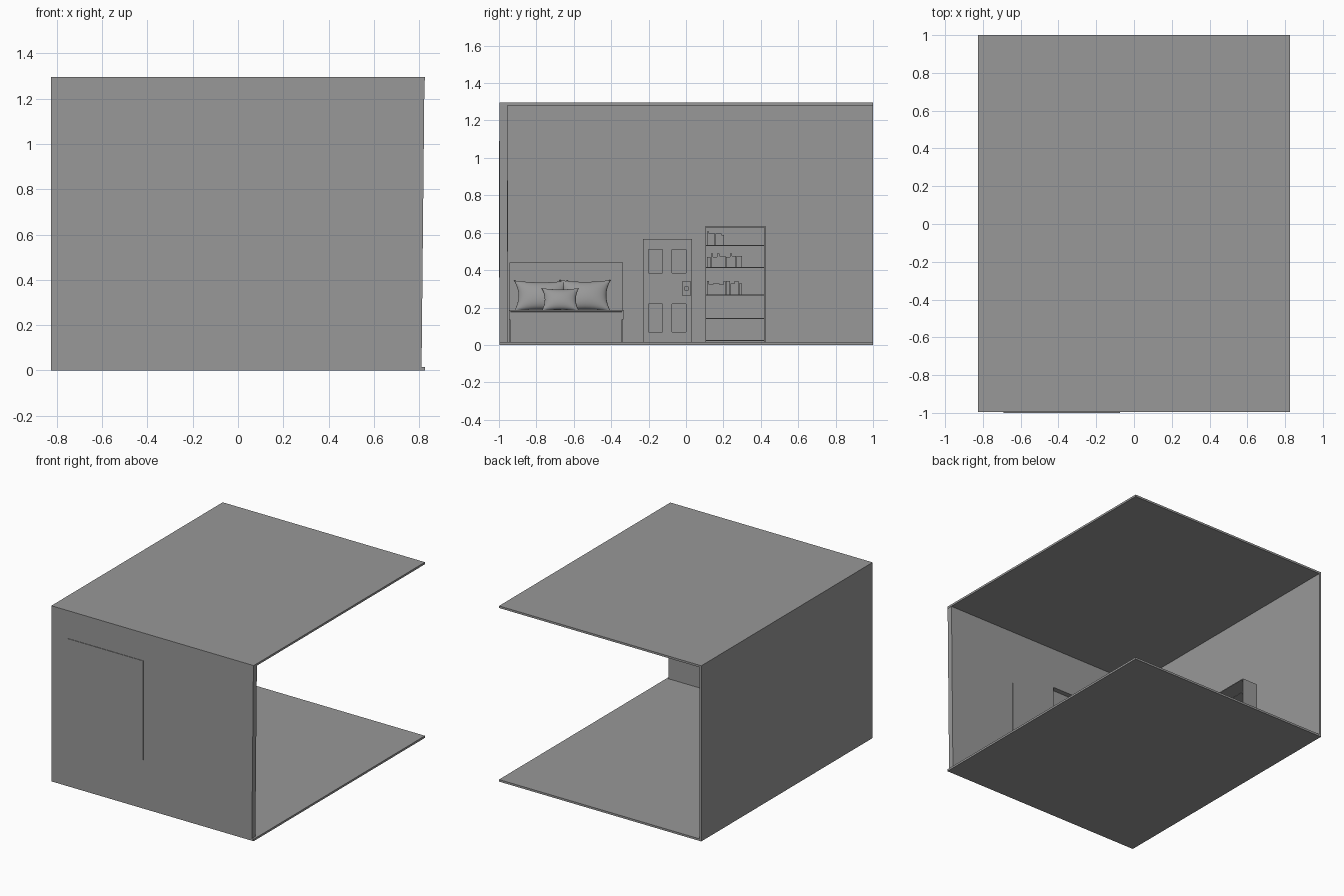
import bpy, bmesh, math, random
from mathutils import Matrix

if "Cube" in bpy.data.objects:
    bpy.data.objects.remove(bpy.data.objects["Cube"])

random.seed(4)

GREY = bpy.data.materials.new("mid_grey")
GREY.diffuse_color = (0.315, 0.315, 0.315, 1)
GREY.use_nodes = True
GREY.node_tree.nodes["Principled BSDF"].inputs["Base Color"].default_value = GREY.diffuse_color


def box(name, x, y, z, bevel=0.0):
    """Axis-aligned box from (min, max) ranges."""
    bm = bmesh.new()
    bmesh.ops.create_cube(bm, size=1)
    for v in bm.verts:
        v.co = [r[0] + (c + 0.5) * (r[1] - r[0]) for c, r in zip(v.co, (x, y, z))]
    return finish(name, bm, bevel)


def finish(name, bm, bevel=0.0):
    bmesh.ops.recalc_face_normals(bm, faces=bm.faces)
    me = bpy.data.meshes.new(name)
    bm.to_mesh(me)
    bm.free()
    me.materials.append(GREY)
    ob = bpy.data.objects.new(name, me)
    bpy.context.collection.objects.link(ob)
    if bevel:
        mod = ob.modifiers.new("bevel", 'BEVEL')
        mod.width, mod.segments = bevel, 3
    return ob


def cut(ob, cutters):
    for c in cutters:
        c.hide_render = True
        c.hide_set(True)
        mod = ob.modifiers.new("cut", 'BOOLEAN')
        mod.object, mod.operation, mod.solver = c, 'DIFFERENCE', 'EXACT'


def cylinder(name, loc, r, depth):
    """Cylinder pointing along x."""
    bm = bmesh.new()
    rot = Matrix.Rotation(math.pi / 2, 4, 'Y')
    bmesh.ops.create_cone(bm, cap_ends=True, segments=24, radius1=r, radius2=r,
                          depth=depth, matrix=Matrix.Translation(loc) @ rot)
    return finish(name, bm)


def pillow(name, x, y, z0, w, h, t, lean):
    """Pinched cushion standing on its edge and leaning back."""
    n = 16
    bm = bmesh.new()
    for s in (1, -1):
        g = []
        for i in range(n + 1):
            u = math.sin((i / n - 0.5) * math.pi)
            row = []
            for j in range(n + 1):
                v = math.sin((j / n - 0.5) * math.pi)
                bulge = max(0, (1 - u * u) * (1 - v * v)) ** 0.5
                row.append(bm.verts.new((s * t / 2 * bulge,
                                         w / 2 * u * (1 - 0.17 * (1 - v * v)),
                                         h / 2 * v * (1 - 0.14 * (1 - u * u)))))
            g.append(row)
        for i in range(n):
            for j in range(n):
                bm.faces.new((g[i][j], g[i + 1][j], g[i + 1][j + 1], g[i][j + 1]))
    bmesh.ops.remove_doubles(bm, verts=bm.verts, dist=1e-5)
    for f in bm.faces:
        f.smooth = True
    ob = finish(name, bm)
    ob.location = (x, y, z0 + h / 2 * math.cos(lean))
    ob.rotation_euler = (0, -lean, 0)
    return ob


# Room shell: floor, ceiling, left wall, slightly flared front wall
W, F = 0.825, -0.996
box("floor", (-W, W), (F, 1), (0, 0.015))
box("ceiling", (-W, W), (F, 1), (1.28, 1.295))
box("left_wall", (-W, -W + 0.014), (F, 1), (0, 1.295))
wall = box("front_wall", (-W, W), (F, -0.955), (0, 1.295))
for v in wall.data.vertices:
    if v.co.x > 0:
        v.co.x = 0.81 if v.co.z < 0.5 else 0.823

# Window recess inside, panel outside
cut(wall, [box("window_cutter", (-0.68, -0.086), (-1.1, -0.9), (0.45, 0.98))])
box("window_panel", (-0.69, -0.075), (-1.0, -0.992), (0.36, 1.09))

# Picture on the inside of the front wall
box("picture", (0.01, 0.28), (-0.956, -0.951), (0.5, 0.878))

# Bed
box("headboard", (-0.81, -0.775), (-0.945, -0.338), (0.015, 0.44))
box("bed_base", (-0.775, -0.11), (-0.94, -0.341), (0.015, 0.15))
box("mattress", (-0.775, -0.11), (-0.94, -0.341), (0.15, 0.178))
box("blanket_top", (-0.66, -0.108), (-0.946, -0.335), (0.177, 0.187), 0.003)
for name, y in (("blanket_front_side", (-0.946, -0.939)), ("blanket_back_side", (-0.342, -0.335))):
    box(name, (-0.66, -0.108), y, (0.135, 0.182))
pillow("pillow_left", -0.715, -0.775, 0.180, 0.29, 0.175, 0.085, 0.35)
pillow("pillow_right", -0.715, -0.54, 0.180, 0.275, 0.178, 0.085, 0.35)
pillow("pillow_small", -0.63, -0.672, 0.182, 0.2, 0.133, 0.065, 0.42)

# Door with four recessed panels
XW = -W + 0.014
door = box("door", (XW, XW + 0.026), (-0.23, 0.033), (0.015, 0.566))
cutters = []
for y in ((-0.2, -0.125), (-0.075, 0.0)):
    for z in ((0.07, 0.22), (0.385, 0.51)):
        cutters.append(box("door_panel_cutter", (XW + 0.013, XW + 0.05), y, z))
        box("door_panel", (XW + 0.012, XW + 0.02), (y[0] + 0.012, y[1] - 0.012),
            (z[0] + 0.012, z[1] - 0.012))
cut(door, cutters)
box("handle_plate", (XW + 0.024, XW + 0.038), (-0.018, 0.024), (0.262, 0.342))
cylinder("handle_stem", (XW + 0.045, 0.003, 0.302), 0.007, 0.018)
cylinder("handle_knob", (XW + 0.06, 0.003, 0.302), 0.014, 0.014)

# Bookcase
BX, BY = (-0.74, -0.612), (0.103, 0.425)
t = 0.004
box("bookcase_back", (BX[0], BX[0] + t), BY, (0.015, 0.635))
for name, y in (("bookcase_side_front", (BY[0], BY[0] + t)), ("bookcase_side_rear", (BY[1] - t, BY[1]))):
    box(name, BX, y, (0.015, 0.635))
shelves = (0.02, 0.139, 0.263, 0.410, 0.529, 0.629)
for z in shelves:
    box("shelf", (BX[0] + t, BX[1]), (BY[0] + t, BY[1] - t), (z, z + 0.006))

# Books: tall thin ones between wider short ones
for z, end in ((shelves[2], 0.3), (shelves[3], 0.3), (shelves[4], 0.205)):
    y = BY[0] + t + 0.004
    while y < end - 0.012:
        w = random.choice((0.012, 0.022, 0.034))
        h = 0.078 if w < 0.02 else random.choice((0.06, 0.066))
        w = min(w, end - y)
        box("book", (BX[0] + 0.03, BX[1] - 0.012), (y, y + w - 0.001), (z + 0.006, z + h))
        y += w
